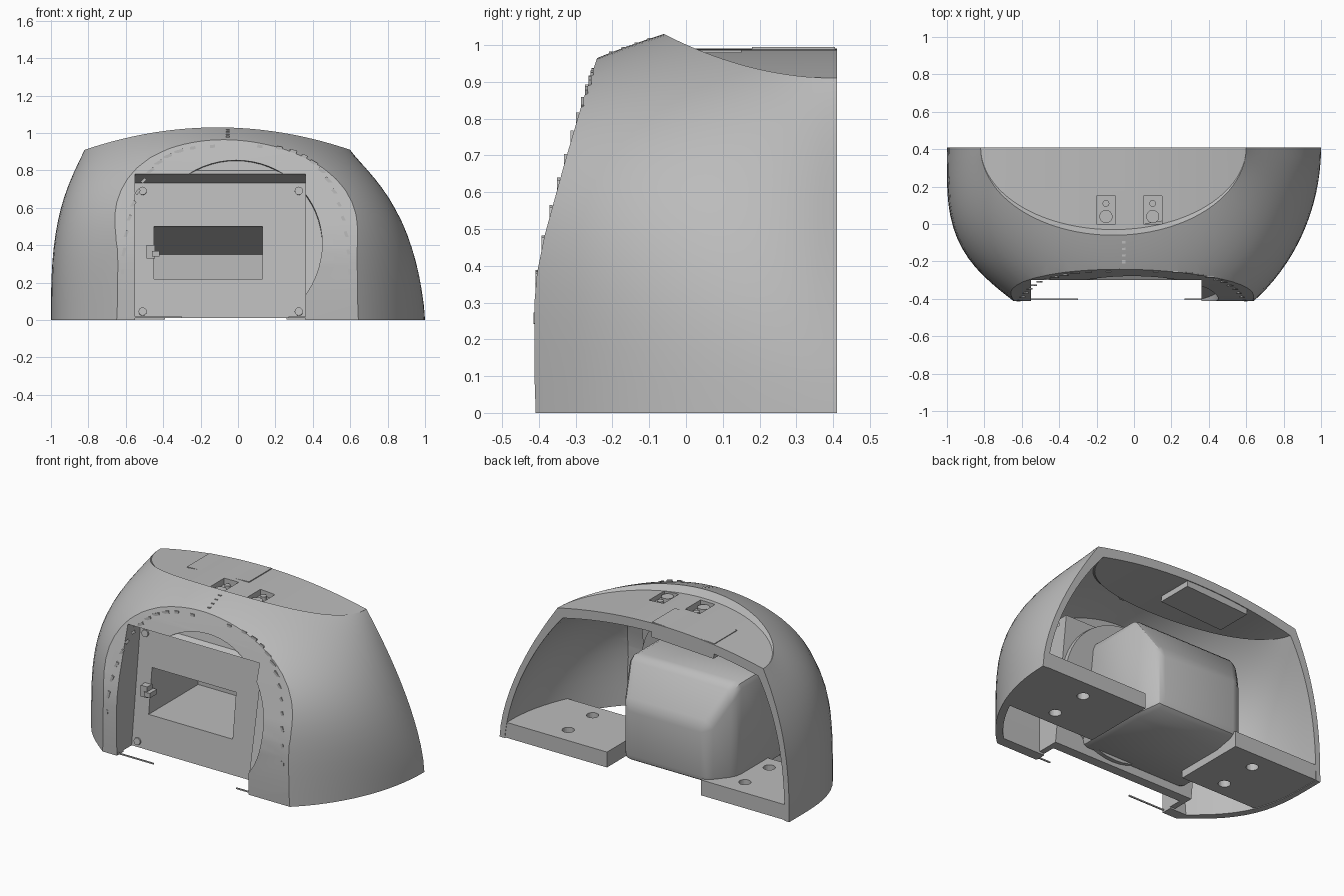
import bpy, bmesh, math, random
from mathutils import Vector

cube = bpy.data.objects.get("Cube")
if cube:
    bpy.data.objects.remove(cube, do_unlink=True)
random.seed(4)

grey = bpy.data.materials.new("plain grey")
grey.use_nodes = True
grey.diffuse_color = (0.5, 0.5, 0.5, 1)
grey.node_tree.nodes["Principled BSDF"].inputs["Base Color"].default_value = (0.5, 0.5, 0.5, 1)


def finish(name, bm):
    bmesh.ops.recalc_face_normals(bm, faces=bm.faces[:])
    mesh = bpy.data.meshes.new(name)
    bm.to_mesh(mesh)
    bm.free()
    mesh.materials.append(grey)
    ob = bpy.data.objects.new(name, mesh)
    bpy.context.collection.objects.link(ob)
    return ob


def box(name, x0, x1, y0, y1, z0, z1):
    bm = bmesh.new()
    bmesh.ops.create_cube(bm, size=1)
    for v in bm.verts:
        v.co = ((x0 + x1) / 2 + v.co.x * (x1 - x0), (y0 + y1) / 2 + v.co.y * (y1 - y0),
                (z0 + z1) / 2 + v.co.z * (z1 - z0))
    return finish(name, bm)


def prism(name, outline, x0, x1):
    """Side outline (y, z) pulled along x."""
    bm = bmesh.new()
    face = bm.faces.new([bm.verts.new((x0, y, z)) for y, z in outline])
    new = bmesh.ops.extrude_face_region(bm, geom=[face])["geom"]
    bmesh.ops.translate(bm, vec=(x1 - x0, 0, 0),
                        verts=[g for g in new if isinstance(g, bmesh.types.BMVert)])
    return finish(name, bm)


def rod(name, centre, radius, depth, tilt=0, sides=24):
    bm = bmesh.new()
    bmesh.ops.create_cone(bm, cap_ends=True, segments=sides, radius1=radius,
                          radius2=radius, depth=depth)
    ob = finish(name, bm)
    ob.location, ob.rotation_euler.x = centre, math.radians(tilt)
    return ob


def apply_modifiers(ob):
    bpy.context.view_layer.update()
    graph = bpy.context.evaluated_depsgraph_get()
    mesh = bpy.data.meshes.new_from_object(ob.evaluated_get(graph))
    ob.modifiers.clear()
    ob.data = mesh


def cut(ob, cutter, operation="DIFFERENCE", keep=False):
    mod = ob.modifiers.new("cut", "BOOLEAN")
    mod.operation, mod.solver, mod.object = operation, "EXACT", cutter
    apply_modifiers(ob)
    if not keep:
        bpy.data.objects.remove(cutter, do_unlink=True)


def dome(name, inset, back, z0, drop):
    """Half dome lofted from a wide base to a smaller lopsided rim, with a dished top."""
    n, m = 56, 18
    bm = bmesh.new()
    cols = []
    for i in range(n + 1):
        t = math.pi * i / n
        c, s = math.cos(t), math.sin(t)
        reach = back - 0.41 - inset
        bulge = 0.05 * math.sin(math.pi * max(0, t / math.pi - 0.7) / 0.3) ** 2
        base = Vector((c * (1 - inset + bulge), back - s * (1.07 + reach + bulge), z0))
        rim = Vector((-0.11 + c * (0.71 - inset), back - s * (0.47 + reach),
                      0.91 + 0.12 * s * s - drop))
        side = 2.5 + (1.6 - 2.5) * (c + 1) / 2
        power = side + (5.5 - side) * s
        col = []
        for j in range(m + 1):
            h = math.sin(math.pi / 2 * j / m)
            p = base.lerp(rim, h ** power)
            p.z = z0 + (rim.z - z0) * h
            col.append(bm.verts.new(p))
        dish = 0.91 + 0.08 * s * s - drop
        col.append(bm.verts.new((rim.x, rim.y + 0.03 * s, dish)))
        col.append(bm.verts.new((rim.x, back, dish)))
        cols.append(col)
    for a, b in zip(cols, cols[1:]):
        for j in range(m + 2):
            bm.faces.new((a[j], b[j], b[j + 1], a[j + 1]))
    bm.faces.new([c[0] for c in cols])
    bm.faces.new(cols[0][:m + 1] + [c[-1] for c in cols[1:-1]] + cols[-1][m::-1])
    bmesh.ops.remove_doubles(bm, verts=bm.verts[:], dist=0.0002)
    return finish(name, bm)


# Front slope of the shell, bottom to top
slope = [(-0.405, -0.1), (-0.412, 0.1), (-0.412, 0.3), (-0.405, 0.38), (-0.385, 0.48),
         (-0.33, 0.68), (-0.28, 0.85), (-0.24, 0.97), (-0.2, 1.1)]


def slope_y(z):
    for (y0, z0), (y1, z1) in zip(slope, slope[1:]):
        if z <= z1:
            return y0 + (y1 - y0) * (z - z0) / (z1 - z0)


def panel_y(z):
    return -0.265 + 0.12 * z


def behind(shift):
    return prism("slope_helper", [(y + shift, z) for y, z in slope] + [(1, 1.1), (1, -0.1)], -1.5, 1.5)


# Hollow shell, open at the back and below
shell = dome("shell", 0, 0.41, 0, 0)
cut(shell, behind(0), "INTERSECT")
hollow = dome("hollow", 0.032, 0.46, -0.05, 0.055)
cut(hollow, behind(0.065), "INTERSECT")
cut(shell, hollow)

# Round step and square recess in the front
out = Vector((0, -0.98, 0.19))
cut(shell, rod("step", Vector((-0.01, -0.35, 0.4)) + out * 0.3, 0.46, 0.6, 79, 64))
cut(shell, prism("recess", [(-1, -0.1), (-0.17, -0.1), (-0.17, 0.73), (-0.3, 0.78), (-1, 0.78)],
                 -0.55, 0.36))
prism("recess_ceiling", [(-0.3, 0.78), (-0.17, 0.73), (-0.17, 0.77), (-0.27, 0.8)], -0.57, 0.38)

# Two slots in the top, each with a pin, and a low block beside them
for x in (-0.15, 0.1):
    cut(shell, box("slot", x - 0.05, x + 0.05, 0, 0.15, 0.95, 1.2))
    rod("slot_pin", (x, 0.04, 0.955), 0.035, 0.04)
    rod("slot_stud", (x, 0.11, 0.955), 0.018, 0.04)
block = box("top_block", -0.43, 0, 0.18, 0.405, 0.9, 0.996)
block.rotation_euler.y = -0.05

# Recess cheeks, leaning panel and its round backing
for name, x, front, upper in (("cheek_low_x", -0.585, -0.39, -0.295),
                              ("cheek_high_x", 0.36, -0.34, -0.275)):
    prism(name, [(front, 0.01), (front, 0.4), (upper, 0.74), (-0.15, 0.74), (-0.21, 0.01)],
          x, x + 0.035)
panel = prism("panel", [(panel_y(z) + shift, z) for z, shift in
                        ((0.01, 0), (0.78, 0), (0.78, 0.06), (0.01, 0.06))], -0.585, 0.395)
ring = rod("panel_backing", (-0.01, panel_y(0.43) + 0.065, 0.43), 0.4, 0.05, 83, 48)

# Housing behind the panel, tapering towards the back
bm = bmesh.new()
loops = []
for y, x0, x1, z0, z1, lean in ((-0.23, -0.53, 0.21, 0.05, 0.67, 0.12),
                                (0.25, -0.53, 0.21, 0.05, 0.67, 0),
                                (0.4, -0.42, 0.15, 0.08, 0.43, 0)):
    loops.append([bm.verts.new((x, y + lean * z, z))
                  for x, z in ((x0, z0), (x1, z0), (x1, z1), (x0, z1))])
for a, b in zip(loops, loops[1:]):
    for k in range(4):
        bm.faces.new((a[k], a[k - 1], b[k - 1], b[k]))
bm.faces.new(loops[0])
bm.faces.new(loops[-1])
housing = finish("housing", bm)
bevel = housing.modifiers.new("bevel", "BEVEL")
bevel.width, bevel.segments = 0.04, 2
apply_modifiers(housing)

# Window sinking into the housing
window = prism("window", [(-0.5, 0.22), (0.25, 0.22), (0.25, 0.35), (-0.2, 0.5), (-0.5, 0.5)],
               -0.45, 0.13)
cut(panel, window, keep=True)
cut(ring, window, keep=True)
cut(housing, window)

# Latch and corner screws on the panel
box("latch_plate", -0.49, -0.445, -0.26, -0.21, 0.33, 0.4)
box("latch_hook", -0.46, -0.42, -0.27, -0.2, 0.34, 0.37)
for x in (-0.51, 0.325):
    for z in (0.045, 0.69):
        rod("panel_screw", (x, panel_y(z), z), 0.022, 0.02, 83, 12)

# Floor plates with two screw holes, trimmed to the shell
for name, x0, x1 in (("floor_low_x", -1.2, -0.39), ("floor_high_x", 0.26, 1.2)):
    floor = box(name, x0, x1, -0.05, 0.408, 0.004, 0.1)
    cut(floor, dome("trim", 0.01, 0.45, -0.05, 0.02), "INTERSECT")
    for y in (0.05, 0.29):
        cut(floor, rod("hole", (math.copysign(0.61, x0 + x1), y, 0.05), 0.035, 0.4))

# Thin strips at the foot of the recess
box("foot_strip_low_x", -0.55, -0.3, -0.405, -0.398, 0.01, 0.018)
box("foot_strip_high_x", 0.27, 0.37, -0.405, -0.398, 0.01, 0.018)

# Rough chips around the arch and down the crown seam
for i in range(26):
    a = math.pi * (0.04 + 0.92 * i / 25)
    x = -0.01 + 0.61 * math.copysign(abs(math.cos(a)) ** 0.55, math.cos(a))
    z = 0.1 + 0.83 * math.sin(a) ** 0.8
    w = random.uniform(0.012, 0.025)
    chip = box("arch_chip", -w, w, -0.004, 0.004, -0.008, 0.008)
    chip.location = (x, slope_y(z) + 0.001, z)
    chip.rotation_euler.y = -a - math.pi / 2
for i in range(4):
    y = -0.21 + 0.035 * i
    box("seam_chip", -0.065, -0.045, y, y + 0.02, 0.96, 0.983 + 0.012 * i)

# Smooth shading with sharp corners kept
bpy.ops.object.select_all(action="DESELECT")
for ob in (shell, housing, panel, ring):
    ob.select_set(True)
bpy.context.view_layer.objects.active = shell
bpy.ops.object.shade_smooth_by_angle(angle=math.radians(30))
